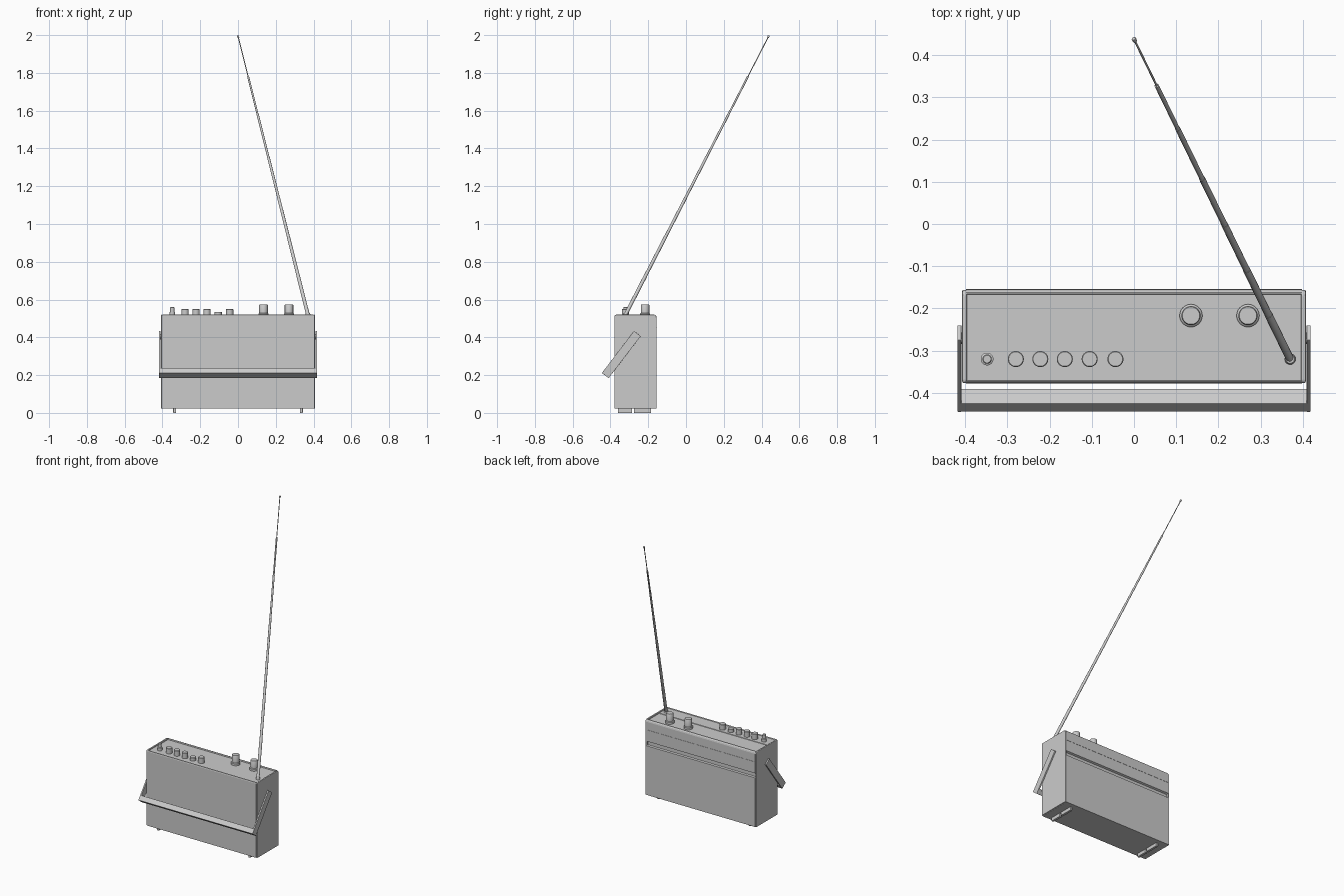
import bpy, bmesh, math
from mathutils import Vector, Matrix

if "Cube" in bpy.data.objects:
    bpy.data.objects.remove(bpy.data.objects["Cube"])


def finish(name, bm, bevel=0, smooth=False):
    bmesh.ops.recalc_face_normals(bm, faces=bm.faces)
    me = bpy.data.meshes.new(name)
    bm.to_mesh(me)
    bm.free()
    ob = bpy.data.objects.new(name, me)
    bpy.context.collection.objects.link(ob)
    if bevel:
        m = ob.modifiers.new("edge_bevel", 'BEVEL')
        m.width, m.segments = bevel, 2
    if smooth:
        bpy.ops.object.select_all(action='DESELECT')
        ob.select_set(True)
        bpy.context.view_layer.objects.active = ob
        bpy.ops.object.shade_smooth_by_angle(angle=math.radians(35))
    return ob


def extrude_x(name, pts, x0, x1, bevel=0):
    """Extrude a (y, z) profile along x."""
    bm = bmesh.new()
    f = bm.faces.new([bm.verts.new((x0, y, z)) for y, z in pts])
    r = bmesh.ops.extrude_face_region(bm, geom=[f])
    bmesh.ops.translate(bm, vec=(x1 - x0, 0, 0),
                        verts=[v for v in r['geom'] if isinstance(v, bmesh.types.BMVert)])
    return finish(name, bm, bevel)


def box(name, a, b, bevel=0):
    return extrude_x(name, [(a[1], a[2]), (b[1], a[2]), (b[1], b[2]), (a[1], b[2])], a[0], b[0], bevel)


def lathe(name, prof, origin, axis=(0, 0, 1), n=32):
    """Turn a (radius, height) profile around an axis."""
    mat = Matrix.Translation(origin) @ Vector((0, 0, 1)).rotation_difference(Vector(axis)).to_matrix().to_4x4()
    bm = bmesh.new()
    rings = [[bm.verts.new(mat @ Vector((r * math.cos(2 * math.pi * i / n),
                                         r * math.sin(2 * math.pi * i / n), h)))
              for i in range(n)] for r, h in prof]
    for a, b in zip(rings, rings[1:]):
        for i in range(n):
            bm.faces.new((a[i], a[(i + 1) % n], b[(i + 1) % n], b[i]))
    bm.faces.new(rings[0])
    bm.faces.new(rings[-1])
    return finish(name, bm, smooth=True)


# Case: cross-section with recessed control panel and a groove across the back
extrude_x("case", [
    (-0.378, 0.022), (-0.378, 0.512), (-0.376, 0.518), (-0.373, 0.52), (-0.371, 0.514),
    (-0.286, 0.514), (-0.285, 0.511), (-0.167, 0.511), (-0.166, 0.52), (-0.162, 0.519),
    (-0.157, 0.513), (-0.155, 0.505), (-0.155, 0.377), (-0.167, 0.372), (-0.167, 0.35),
    (-0.155, 0.347), (-0.155, 0.022)], -0.398, 0.398)

# Raised trim seam on the upper back
box("back_trim", (-0.398, -0.157, 0.45), (0.398, -0.1535, 0.453))

# Arm direction of the carrying handle in the side plane
pivot = Vector((-0.2575, 0.42))
along = Vector((-0.17, -0.2225)).normalized()
across = Vector((along.y, -along.x))


def strip(s0, s1, w):
    return [tuple(pivot + along * s + across * t)
            for s, t in ((s0, -w), (s1, -w), (s1, w), (s0, w))]


for side, s in (("left", -1), ("right", 1)):
    # End plates, feet, handle arms and pivots
    extrude_x(side + "_end_plate", [
        (-0.377, 0.022), (-0.377, 0.515), (-0.372, 0.52), (-0.168, 0.52),
        (-0.158, 0.514), (-0.156, 0.504), (-0.156, 0.022)], s * 0.396, s * 0.407, 0.004)
    x = s * 0.335
    box(side + "_front_foot", (x - 0.008, -0.36, 0), (x + 0.008, -0.285, 0.024), 0.002)
    box(side + "_back_foot", (x - 0.008, -0.275, 0), (x + 0.008, -0.185, 0.024), 0.002)
    extrude_x(side + "_handle_arm", strip(0, 0.28, 0.0225), s * 0.409, s * 0.418, 0.001)
    p = pivot + along * 0.022
    lathe(side + "_handle_pivot", [(0.014, 0), (0.014, 0.012)], (s * 0.402, p.x, p.y), (s, 0, 0), 24)

# Handle crossbar
extrude_x("handle_grip", strip(0.247, 0.28, 0.0225), -0.418, 0.418, 0.002)

# Two large dials with flanged skirts
for i, x in enumerate((0.135, 0.27)):
    lathe(f"dial_{i + 1}", [(0.027, 0), (0.027, 0.014), (0.0225, 0.018),
                            (0.0225, 0.062), (0.0205, 0.065)], (x, -0.217, 0.51))

# Row of push buttons, one pressed in
for i, (x, top) in enumerate(((-0.28, 0.55), (-0.222, 0.55), (-0.164, 0.55),
                              (-0.105, 0.535), (-0.044, 0.55))):
    h = top - 0.51
    lathe(f"push_button_{i + 1}", [(0.019, 0), (0.019, h - 0.002), (0.017, h)], (x, -0.32, 0.51))

# Small power knob
lathe("power_knob", [(0.015, 0), (0.015, 0.022), (0.011, 0.024), (0.011, 0.047), (0.009, 0.049)],
      (-0.348, -0.32, 0.511))

# Telescopic aerial: stepped tubes with a small tip
base, tip = Vector((0.37, -0.32, 0.52)), Vector((0.0, 0.438, 1.995))
L = (tip - base).length
cuts = [0, 0.14, 0.28, 0.42, 0.565, 0.72, 0.855, 0.993]
radii = [0.0095, 0.0088, 0.008, 0.0072, 0.0062, 0.0052, 0.0025]
prof = []
for r, a, b in zip(radii, cuts, cuts[1:]):
    prof += [(r, a * L), (r, b * L)]
prof += [(0.005, 0.994 * L), (0.0055, L), (0.004, L + 0.003)]
lathe("aerial", prof, base, tip - base, 16)
lathe("aerial_socket", [(0.013, 0), (0.013, 0.012), (0.010, 0.02)], (0.37, -0.32, 0.51))
